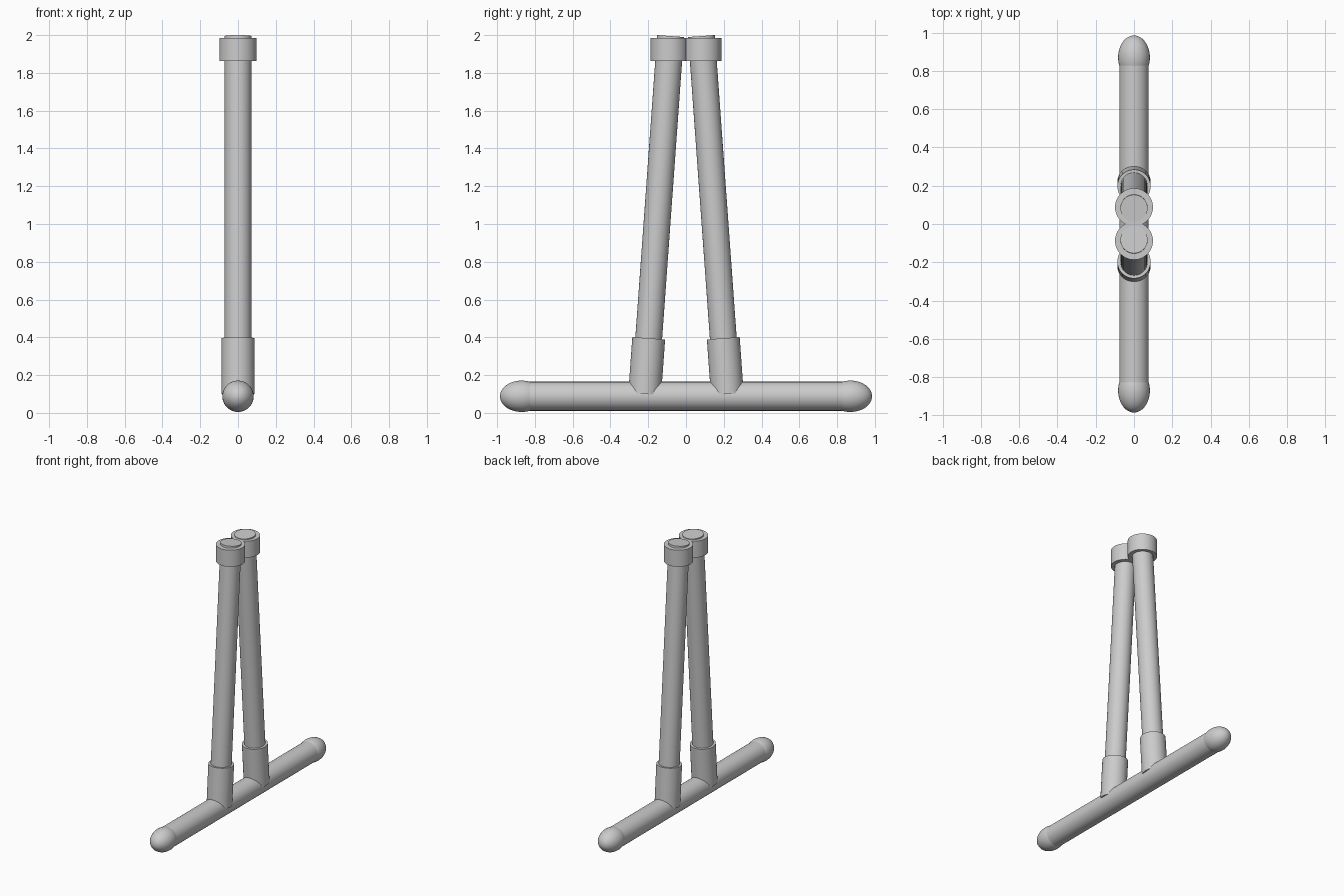
import bpy
import math
from mathutils import Vector

cube = bpy.data.objects.get("Cube")
if cube:
    bpy.data.objects.remove(cube, do_unlink=True)

# Single plain grey
grey = bpy.data.materials.new("grey_plastic")
grey.use_nodes = True
grey.diffuse_color = (0.6, 0.6, 0.6, 1)
grey.node_tree.nodes["Principled BSDF"].inputs["Base Color"].default_value = (0.6, 0.6, 0.6, 1)


def finish(name):
    obj = bpy.context.object
    obj.name = name
    obj.data.materials.append(grey)
    bpy.ops.object.shade_smooth_by_angle(angle=math.radians(35))
    return obj


def tube(name, start, end, radius):
    """Closed round bar running between two points."""
    a, b = Vector(start), Vector(end)
    d = b - a
    bpy.ops.mesh.primitive_cylinder_add(
        vertices=48, radius=radius, depth=d.length, location=(a + b) / 2,
        rotation=d.to_track_quat('Z', 'Y').to_euler())
    return finish(name)


BAR_Z = 0.088


def leg_point(side, z):
    """Point on the axis of a leaning leg at height z."""
    return (0, side * (0.197 - 0.072 * (z - 0.4)), z)


# Ground bar
tube("base_bar", (0, -0.87, BAR_Z), (0, 0.87, BAR_Z), 0.077)

for side, label in ((-1, "front"), (1, "back")):
    # Rounded end of the bar
    bpy.ops.mesh.primitive_uv_sphere_add(segments=48, ring_count=24, radius=1,
                                         location=(0, side * 0.87, BAR_Z))
    bpy.context.object.scale = (0.083, 0.115, 0.083)
    bpy.ops.object.transform_apply(location=False, rotation=False, scale=True)
    finish(label + "_bar_end")

    # Leaning leg, socket at its foot and upright collar at its top
    tube(label + "_leg", leg_point(side, 0.12), leg_point(side, 1.995), 0.071)
    tube(label + "_socket", leg_point(side, 0.1), leg_point(side, 0.395), 0.087)
    tube(label + "_collar", (0, side * 0.088, 1.862), (0, side * 0.088, 1.985), 0.099)
